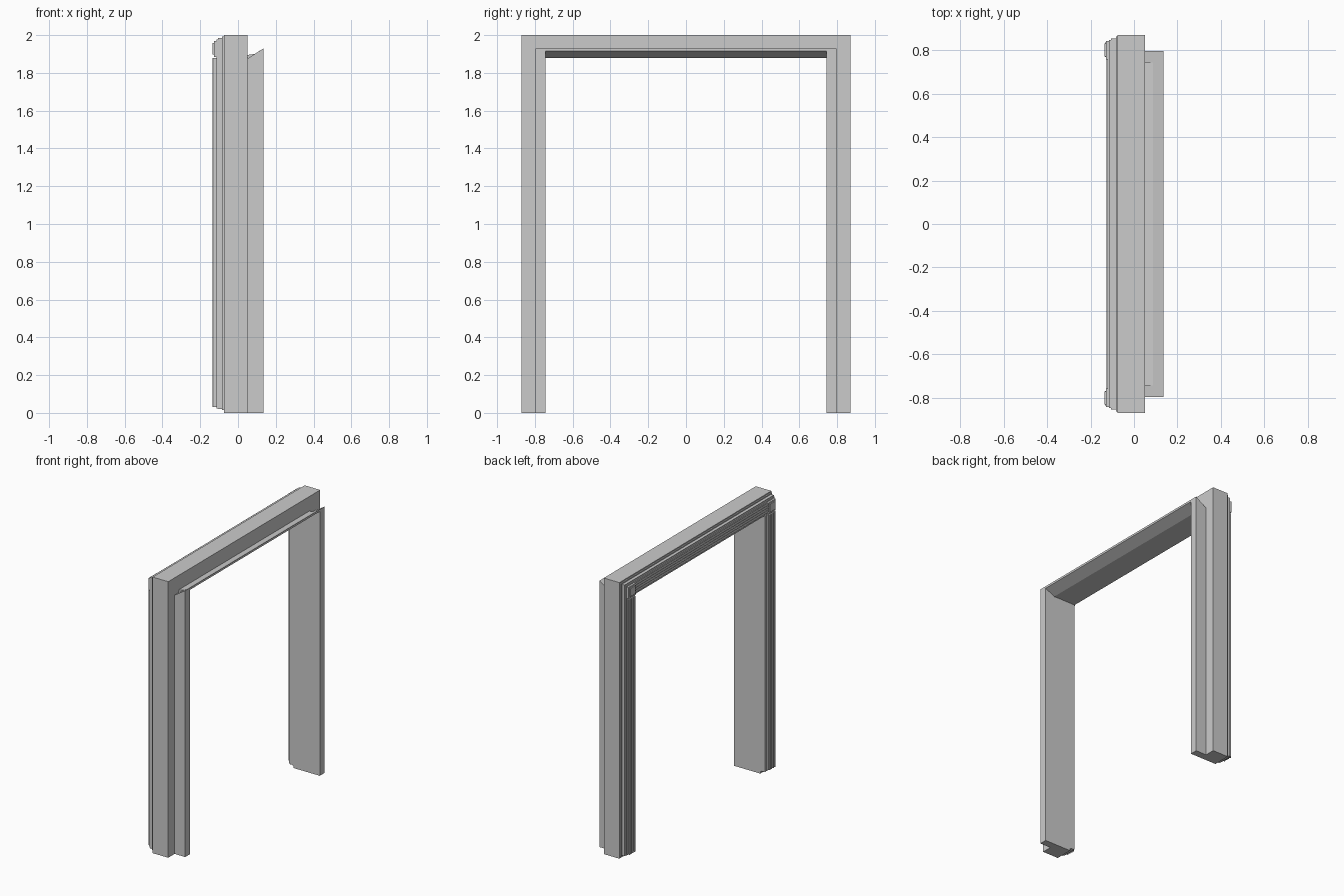
import bpy, bmesh
from mathutils import Vector

if "Cube" in bpy.data.objects:
    bpy.data.objects.remove(bpy.data.objects["Cube"])

grey = bpy.data.materials.new("warm_grey_paint")
grey.diffuse_color = (0.6, 0.6, 0.6, 1)
grey.use_nodes = True
grey.node_tree.nodes["Principled BSDF"].inputs["Base Color"].default_value = grey.diffuse_color


def prism(name, profile, axis, lo, hi):
    """Extrude a 2D profile along an axis (profile holds the other two coords in order)."""
    bm = bmesh.new()

    def point(p, t):
        co = list(p)
        co.insert("xyz".index(axis), t)
        return bm.verts.new(Vector(co))

    a = [point(p, lo) for p in profile]
    b = [point(p, hi) for p in profile]
    bm.faces.new(a)
    bm.faces.new(b)
    for i in range(len(a)):
        j = (i + 1) % len(a)
        bm.faces.new((a[i], a[j], b[j], b[i]))
    bmesh.ops.recalc_face_normals(bm, faces=bm.faces)
    mesh = bpy.data.meshes.new(name)
    bm.to_mesh(mesh)
    bm.free()
    mesh.materials.append(grey)
    obj = bpy.data.objects.new(name, mesh)
    bpy.context.collection.objects.link(obj)
    return obj


def box(name, x, y, z):
    return prism(name, [(x[0], y[0]), (x[1], y[0]), (x[1], y[1]), (x[0], y[1])], "z", *z)


IN, OUT, JAMB = 0.744, 0.87, 0.797      # opening, frame and inner jamb half widths
HEAD, TOP = 1.88, 2.0                   # opening height and overall height

# stepped moulding on the back: (x back, x front, inset from the outer edge)
steps = [(-0.084, -0.075, 0.008), (-0.106, -0.084, 0.016), (-0.114, -0.106, 0.022)]
flute_offsets = [0.774, 0.793, 0.812, 0.831]

for side, s in (("front", -1), ("back", 1)):
    # main post
    box(side + "_post", (-0.075, 0.05), (s * IN, s * OUT), (0, TOP))
    # protruding jamb with sloped top
    prism(side + "_jamb", [(0.05, 0), (0.135, 0), (0.135, 1.93), (0.05, 1.875)],
          "y", s * IN, s * JAMB)
    # stepped casing on the post
    for i, (x0, x1, d) in enumerate(steps):
        box(f"{side}_casing_step_{i}", (x0, x1), (s * IN, s * (OUT - d)),
            (0.012 + d / 2, TOP - d))
    # fluted strip and corner block
    box(side + "_flute_base", (-0.124, -0.114), (s * 0.76, s * 0.84), (0.03, HEAD))
    box(side + "_corner_block", (-0.128, -0.114), (s * 0.757, s * 0.843), (1.885, 1.968))
    box(side + "_corner_panel", (-0.135, -0.128), (s * 0.77, s * 0.83), (1.898, 1.957))
    for i, y in enumerate(flute_offsets):
        c = s * y
        prism(f"{side}_flute_{i}", [(-0.124, c - 0.007), (-0.132, c - 0.005), (-0.135, c),
                                    (-0.132, c + 0.005), (-0.124, c + 0.007)], "z", 0.03, HEAD)

# lintel
box("lintel", (-0.075, 0.05), (-IN, IN), (HEAD, TOP))
# sloping head jamb between the two side jambs
prism("head_jamb", [(0.05, HEAD), (0.06, HEAD), (0.135, 1.915), (0.135, 1.93),
                    (0.088, 1.9), (0.05, 1.895)], "y", -IN, IN)
# stepped casing and fluting on the lintel
for i, (x0, x1, d) in enumerate(steps):
    box(f"lintel_casing_step_{i}", (x0, x1), (-IN, IN), (HEAD, TOP - d))
box("lintel_flute_base", (-0.119, -0.114), (-0.757, 0.757), (1.888, 1.965))
for i in range(4):
    z = 1.9 + i * 0.0175
    prism(f"lintel_flute_{i}", [(-0.119, z - 0.007), (-0.124, z - 0.005), (-0.127, z),
                                (-0.124, z + 0.005), (-0.119, z + 0.007)], "y", -0.757, 0.757)
